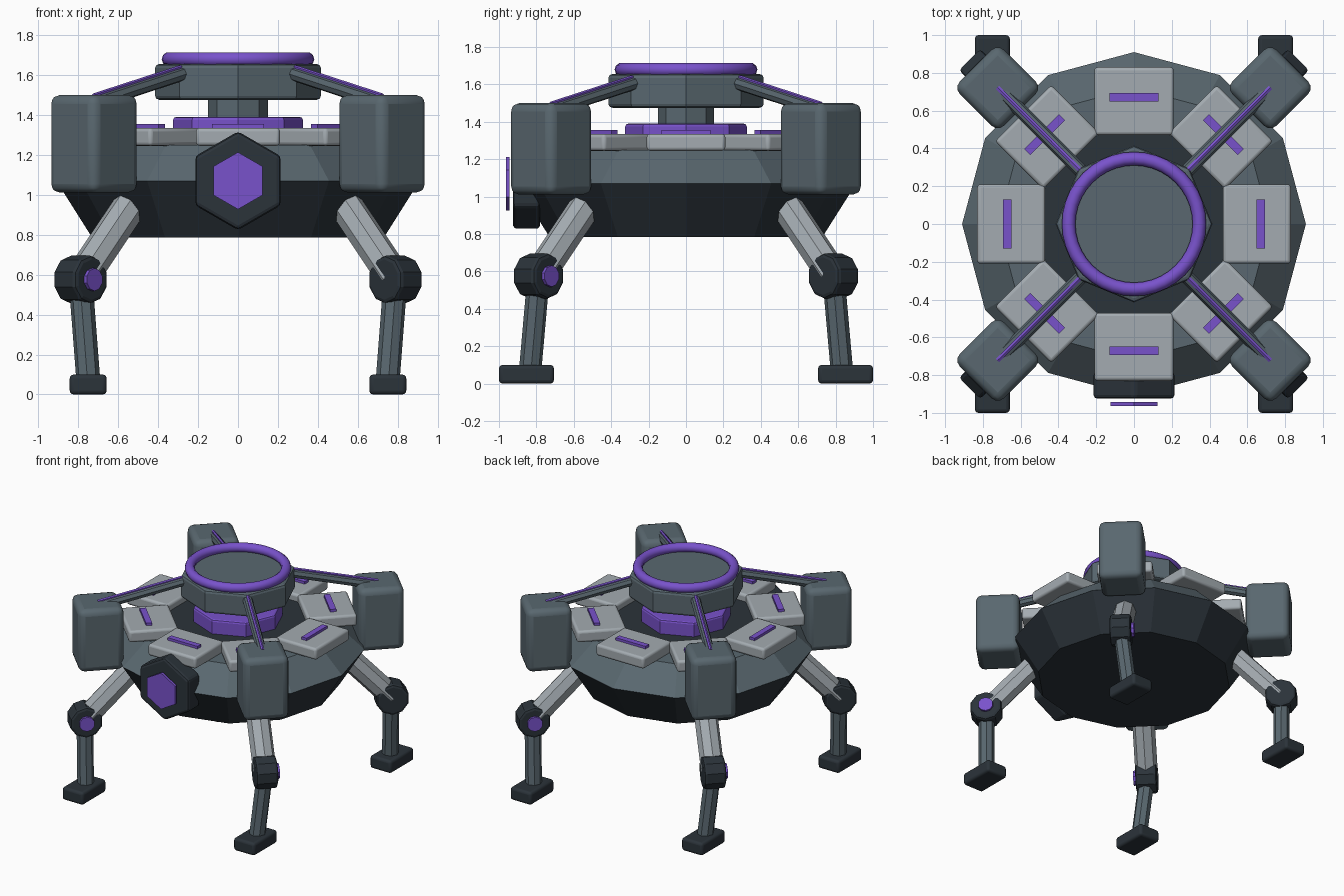
import bpy, bmesh
from math import pi, cos, sin, radians
from mathutils import Vector, Matrix

cube = bpy.data.objects.get("Cube")
if cube:
    bpy.data.objects.remove(cube, do_unlink=True)


def material(name, rgb):
    m = bpy.data.materials.new(name)
    m.use_nodes = True
    m.diffuse_color = (*rgb, 1)
    m.node_tree.nodes["Principled BSDF"].inputs["Base Color"].default_value = (*rgb, 1)
    return m


GREY = material("slate grey", (0.10, 0.137, 0.16))
DARK = material("dark metal", (0.024, 0.033, 0.042))
LIGHT = material("light grey", (0.37, 0.41, 0.44))
PURPLE = material("purple glow", (0.19, 0.085, 0.60))


def finish(name, bm, mat, matrix, bevel=0, smooth=False):
    bmesh.ops.recalc_face_normals(bm, faces=bm.faces)
    me = bpy.data.meshes.new(name)
    bm.to_mesh(me)
    bm.free()
    me.materials.append(mat)
    ob = bpy.data.objects.new(name, me)
    bpy.context.collection.objects.link(ob)
    ob.matrix_world = matrix
    if bevel:
        mod = ob.modifiers.new("bevel", "BEVEL")
        mod.width = bevel
        mod.segments = 3 if smooth else 2
        mod.limit_method = "ANGLE"
        mod.angle_limit = radians(50)
    if smooth:
        bpy.ops.object.select_all(action="DESELECT")
        ob.select_set(True)
        bpy.context.view_layer.objects.active = ob
        bpy.ops.object.shade_smooth_by_angle(angle=radians(40))
    return ob


def box(name, centre, size, mat, turn=0, bevel=0):
    """Box placed in a frame turned about the z axis."""
    bm = bmesh.new()
    bmesh.ops.create_cube(bm, size=1)
    bmesh.ops.scale(bm, vec=size, verts=bm.verts)
    frame = Matrix.Rotation(turn, 4, "Z") @ Matrix.Translation(centre)
    return finish(name, bm, mat, frame, bevel, bevel > 0)


def rod(name, start, end, r1, mat, sides=8, r2=None, bevel=0):
    """Prism or frustum between two points."""
    a, b = Vector(start), Vector(end)
    axis = b - a
    bm = bmesh.new()
    bmesh.ops.create_cone(bm, cap_ends=True, segments=sides, radius1=r1,
                          radius2=r1 if r2 is None else r2, depth=axis.length)
    if abs(axis.z) > 0.999 * axis.length:
        turn = Matrix.Identity(4)
    else:
        turn = axis.to_track_quat("Z", "Y").to_matrix().to_4x4()
    return finish(name, bm, mat, Matrix.Translation((a + b) / 2) @ turn, bevel)


def column(name, z0, z1, r1, mat, sides=8, r2=None, bevel=0):
    return rod(name, (0, 0, z0), (0, 0, z1), r1, mat, sides, r2, bevel)


# Hull and deck
column("lower_hull", 0.785, 1.07, 0.73, DARK, 12, 0.91)
column("upper_hull", 1.07, 1.25, 0.91, GREY, 12, 0.72)
column("deck", 1.2, 1.28, 0.52, DARK, 12)

# Turret
column("glow_collar", 1.26, 1.39, 0.325, PURPLE, bevel=0.015)
column("neck", 1.38, 1.49, 0.15, GREY)
column("turret_head", 1.475, 1.655, 0.415, GREY, bevel=0.02)

# Rim ring: a circle swept around the turret
curve = bpy.data.curves.new("rim_path", "CURVE")
curve.dimensions = "3D"
curve.bevel_depth = 0.036
curve.bevel_resolution = 3
path = curve.splines.new("POLY")
path.points.add(39)
for i, p in enumerate(path.points):
    t = 2 * pi * i / 40
    p.co = (0.346 * cos(t), 0.346 * sin(t), 1.679, 1)
path.use_cyclic_u = True
path.use_smooth = True
curve.materials.append(PURPLE)
ring = bpy.data.objects.new("rim_ring", curve)
bpy.context.collection.objects.link(ring)

# Deck panels with light strips
for i in range(8):
    t = i * pi / 4
    box(f"deck_panel_{i}", (0.65, 0, 1.29), (0.36, 0.42, 0.09), LIGHT, t, 0.018)
    box(f"panel_strip_{i}", (0.67, 0, 1.344), (0.045, 0.26, 0.022), PURPLE, t)

# Front hatch and its floating plate
rod("front_hatch", (0, -0.78, 1.07), (0, -0.925, 1.07), 0.247, DARK, 6, bevel=0.02)
rod("hatch_light", (0, -0.943, 1.07), (0, -0.963, 1.07), 0.143, PURPLE, 6)

# Pods, struts and legs at the four corners
for i, corner in enumerate(("back_left", "back_right", "front_right", "front_left")):
    t = pi / 4 + i * pi / 2
    out = Vector((cos(t), sin(t), 0))
    side = Vector((-sin(t), cos(t), 0))
    sx, sy = (1 if out.x > 0 else -1), (1 if out.y > 0 else -1)

    def at(r, z):
        return out * r + Vector((0, 0, z))

    box(corner + "_pod", (1.02, 0, 1.255), (0.33, 0.33, 0.49), GREY, t, 0.045)
    rod(corner + "_strut", at(0.34, 1.618), at(1.01, 1.463), 0.036, GREY)
    rod(corner + "_strut_light", at(0.36, 1.647), at(1.02, 1.495), 0.013, PURPLE, 6)

    knee = at(1.115, 0.575)
    rod(corner + "_upper_leg", at(0.765, 0.945), knee, 0.085, LIGHT, bevel=0.01)
    rod(corner + "_knee", knee - side * 0.08, knee + side * 0.08, 0.122, DARK, 10, bevel=0.02)
    rod(corner + "_knee_light", knee, knee + side * 0.1, 0.057, PURPLE, 10)
    rod(corner + "_lower_leg", knee, (sx * 0.748, sy * 0.835, 0.05), 0.06, GREY)
    box(corner + "_foot", (sx * 0.75, sy * 0.853, 0.05), (0.185, 0.294, 0.1), DARK, 0, 0.02)
